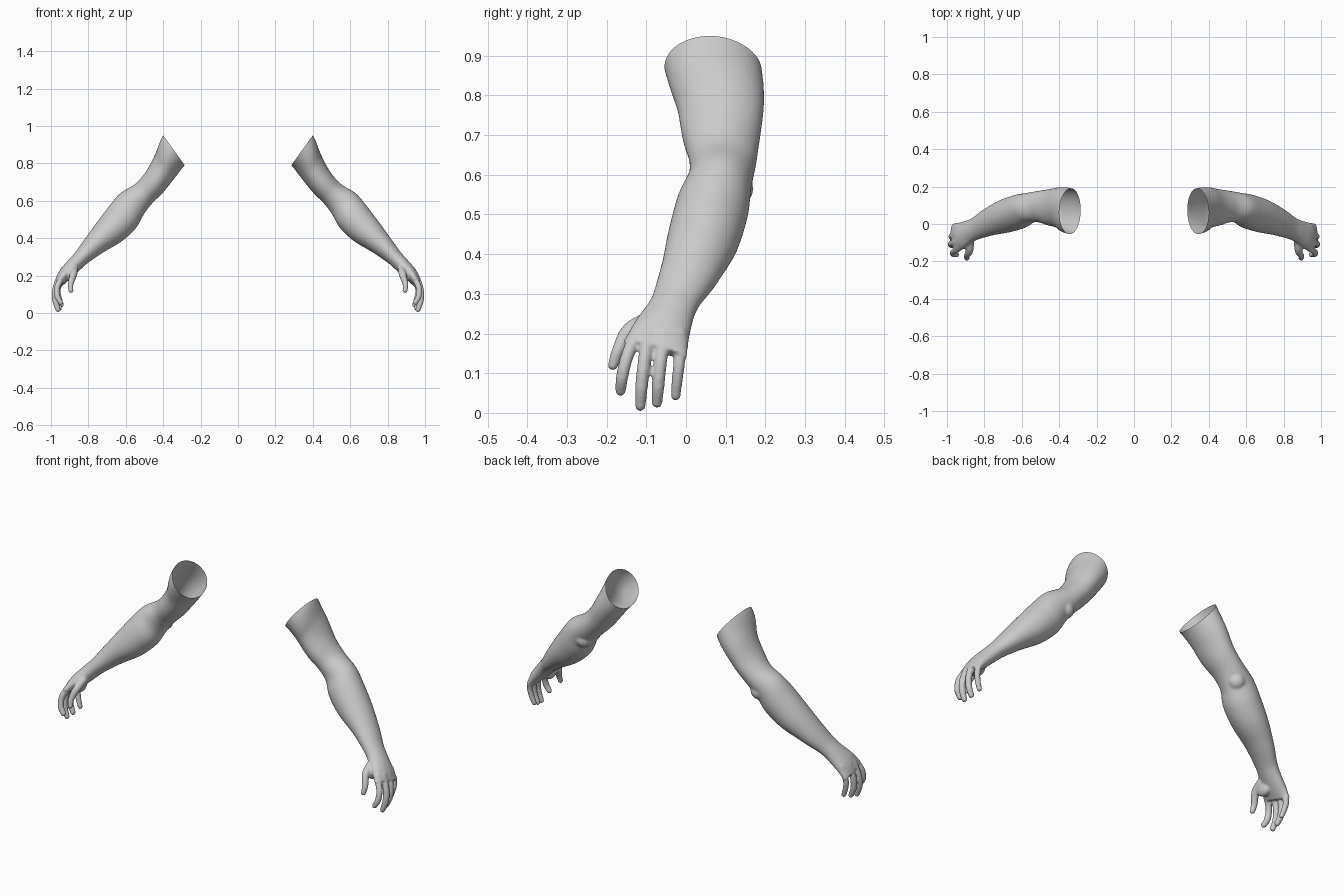
import bpy, bmesh, math
from mathutils import Vector, Matrix

if "Cube" in bpy.data.objects:
    bpy.data.objects.remove(bpy.data.objects["Cube"])

skin = bpy.data.materials.new("plain_grey")
skin.use_nodes = True
GREY = (0.6, 0.6, 0.6, 1)
skin.diffuse_color = GREY
skin.node_tree.nodes["Principled BSDF"].inputs["Base Color"].default_value = GREY


def spline(keys, steps):
    """Smooth curve through tuples of any length."""
    keys = [Vector(k) for k in keys]
    keys = [2 * keys[0] - keys[1]] + keys + [2 * keys[-1] - keys[-2]]
    out = []
    for a, b, c, d in zip(keys, keys[1:], keys[2:], keys[3:]):
        for i in range(steps):
            t = i / steps
            out.append(0.5 * (2 * b + (c - a) * t + (2 * a - 5 * b + 4 * c - d) * t ** 2
                              + (3 * b - a - 3 * c + d) * t ** 3))
    return out + [keys[-2]]


def loft(bm, sections, steps=6, sides=40):
    """Closed tube through sections: outer x, z, inner x, z, front y, back y."""
    secs = spline(sections, steps)
    mids = [Vector(((s[0] + s[2]) / 2, (s[4] + s[5]) / 2, (s[1] + s[3]) / 2)) for s in secs]
    rings = []
    for i, (s, mid) in enumerate(zip(secs, mids)):
        tangent = mids[min(i + 1, len(mids) - 1)] - mids[max(i - 1, 0)]
        u = Vector((s[0] - s[2], 0, s[1] - s[3])) / 2
        v = u.cross(tangent)
        v *= (s[5] - s[4]) / 2 / v.y
        rings.append([bm.verts.new(mid + u * math.cos(a) + v * math.sin(a))
                      for a in (math.tau * k / sides for k in range(sides))])
    for r, q in zip(rings, rings[1:]):
        for k in range(sides):
            n = (k + 1) % sides
            bm.faces.new((r[k], r[n], q[n], q[k]))
    bm.faces.new(rings[0])
    bm.faces.new(rings[-1])


def ball(bm, centre, size, rot=Matrix()):
    m = Matrix.Translation(centre) @ rot @ Matrix.Diagonal((*size, 1))
    bmesh.ops.create_uvsphere(bm, u_segments=16, v_segments=10, radius=1, matrix=m)


# Shoulder to knuckles; the first section lies beyond the cut
ARM = [
    (.35, .99, .235, .83, -.065, .185),
    (.40, .95, .285, .79, -.05, .188),
    (.44, .855, .34, .72, -.025, .197),
    (.49, .76, .40, .645, -.01, .188),
    (.55, .69, .46, .585, .008, .178),
    (.63, .64, .505, .525, .005, .165),
    (.69, .57, .545, .455, -.025, .155),
    (.755, .485, .62, .385, -.045, .13),
    (.82, .395, .72, .325, -.06, .085),
    (.87, .325, .80, .27, -.078, .04),
    (.91, .28, .84, .235, -.095, .02),
    (.955, .225, .89, .19, -.13, .008),
    (.98, .17, .935, .15, -.158, .003),
]

# Digits from base to tip: x, y, z, radius
DIGITS = [
    [(.935, -.125, .20, .018), (.966, -.149, .14, .0165), (.966, -.161, .09, .016), (.948, -.165, .056, .014)],
    [(.95, -.095, .20, .018), (.976, -.105, .13, .017), (.978, -.112, .07, .0165), (.962, -.115, .018, .014)],
    [(.95, -.055, .20, .018), (.974, -.064, .13, .017), (.972, -.07, .07, .0165), (.954, -.073, .026, .014)],
    [(.94, -.015, .20, .017), (.962, -.017, .13, .0155), (.957, -.022, .085, .0145), (.943, -.026, .043, .013)],
    [(.875, -.095, .235, .022), (.88, -.145, .205, .02), (.895, -.172, .155, .016), (.893, -.184, .12, .0135)],
]

bm = bmesh.new()
loft(bm, ARM)
for digit in DIGITS:
    for x, y, z, r in spline(digit, 9):
        ball(bm, (x, y, z), (r, r, r))
# Fleshy base of the thumb, and the elbow point
ball(bm, (.892, -.095, .205), (.026, .045, .04))
ball(bm, (.535, .125, .565), (.045, .045, .045))
bmesh.ops.recalc_face_normals(bm, faces=bm.faces)
mesh = bpy.data.meshes.new("left_arm")
bm.to_mesh(mesh)
bm.free()

# Fuse the parts into one smooth skin
arm = bpy.data.objects.new("left_arm", mesh)
bpy.context.collection.objects.link(arm)
fuse = arm.modifiers.new("fuse", 'REMESH')
fuse.mode = 'VOXEL'
fuse.voxel_size = 0.005
soften = arm.modifiers.new("soften", 'SMOOTH')
soften.factor = 0.5
soften.iterations = 7
graph = bpy.context.evaluated_depsgraph_get()
fused = bpy.data.meshes.new_from_object(arm.evaluated_get(graph))
arm.modifiers.clear()

# Cut the shoulder open, then make both arms
for name, side in (("left_arm", 1), ("right_arm", -1)):
    bm = bmesh.new()
    bm.from_mesh(fused)
    bmesh.ops.bisect_plane(bm, geom=bm.verts[:] + bm.edges[:] + bm.faces[:],
                           plane_co=(.40, .07, .95), plane_no=(-.16, 0, .115), clear_outer=True)
    if side < 0:
        bmesh.ops.scale(bm, vec=(-1, 1, 1), verts=bm.verts)
        bmesh.ops.reverse_faces(bm, faces=bm.faces)
    for f in bm.faces:
        f.smooth = True
    out = bpy.data.meshes.new(name)
    bm.to_mesh(out)
    bm.free()
    out.materials.clear()
    out.materials.append(skin)
    if side > 0:
        arm.data = out
    else:
        bpy.context.collection.objects.link(bpy.data.objects.new(name, out))
